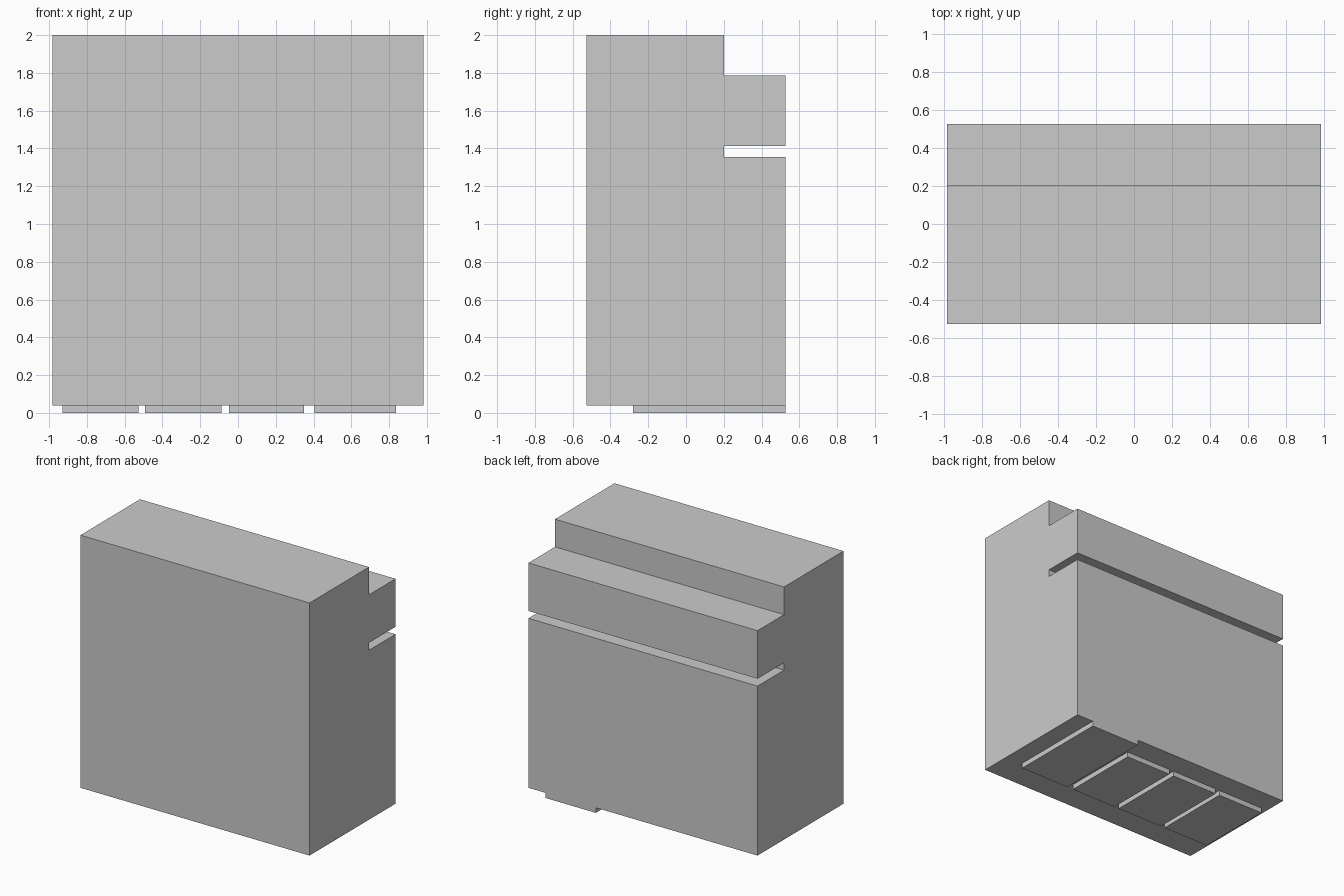
import bpy
import bmesh

if "Cube" in bpy.data.objects:
    bpy.data.objects.remove(bpy.data.objects["Cube"])


def extrude_profile(name, profile, x0, x1):
    """Extrude a (y, z) outline along x into a closed solid."""
    bm = bmesh.new()
    face = bm.faces.new([bm.verts.new((x0, y, z)) for y, z in profile])
    result = bmesh.ops.extrude_face_region(bm, geom=[face])
    moved = [v for v in result["geom"] if isinstance(v, bmesh.types.BMVert)]
    bmesh.ops.translate(bm, verts=moved, vec=(x1 - x0, 0, 0))
    bmesh.ops.recalc_face_normals(bm, faces=bm.faces)
    mesh = bpy.data.meshes.new(name)
    bm.to_mesh(mesh)
    bm.free()
    obj = bpy.data.objects.new(name, mesh)
    bpy.context.collection.objects.link(obj)
    return obj


HALF_X, HALF_Y, STEP_Y, BASE_Z = 0.983, 0.527, 0.202, 0.04

# Main body: stepped top at the back and a horizontal slot below it
body_profile = [
    (-HALF_Y, BASE_Z), (HALF_Y, BASE_Z),
    (HALF_Y, 1.355), (STEP_Y, 1.355),
    (STEP_Y, 1.412), (HALF_Y, 1.412),
    (HALF_Y, 1.785), (STEP_Y, 1.785),
    (STEP_Y, 2.0), (-HALF_Y, 2.0),
]
extrude_profile("body", body_profile, -HALF_X, HALF_X)

# Thin foot pads underneath; the last one reaches the back edge
pads = [
    (-0.93, -0.527, 0.345),
    (-0.492, -0.088, 0.345),
    (-0.048, 0.35, 0.345),
    (0.405, 0.836, HALF_Y),
]
for i, (x0, x1, back) in enumerate(pads, 1):
    outline = [(-0.28, 0), (back, 0), (back, BASE_Z), (-0.28, BASE_Z)]
    extrude_profile(f"foot_pad_{i}", outline, x0, x1)
